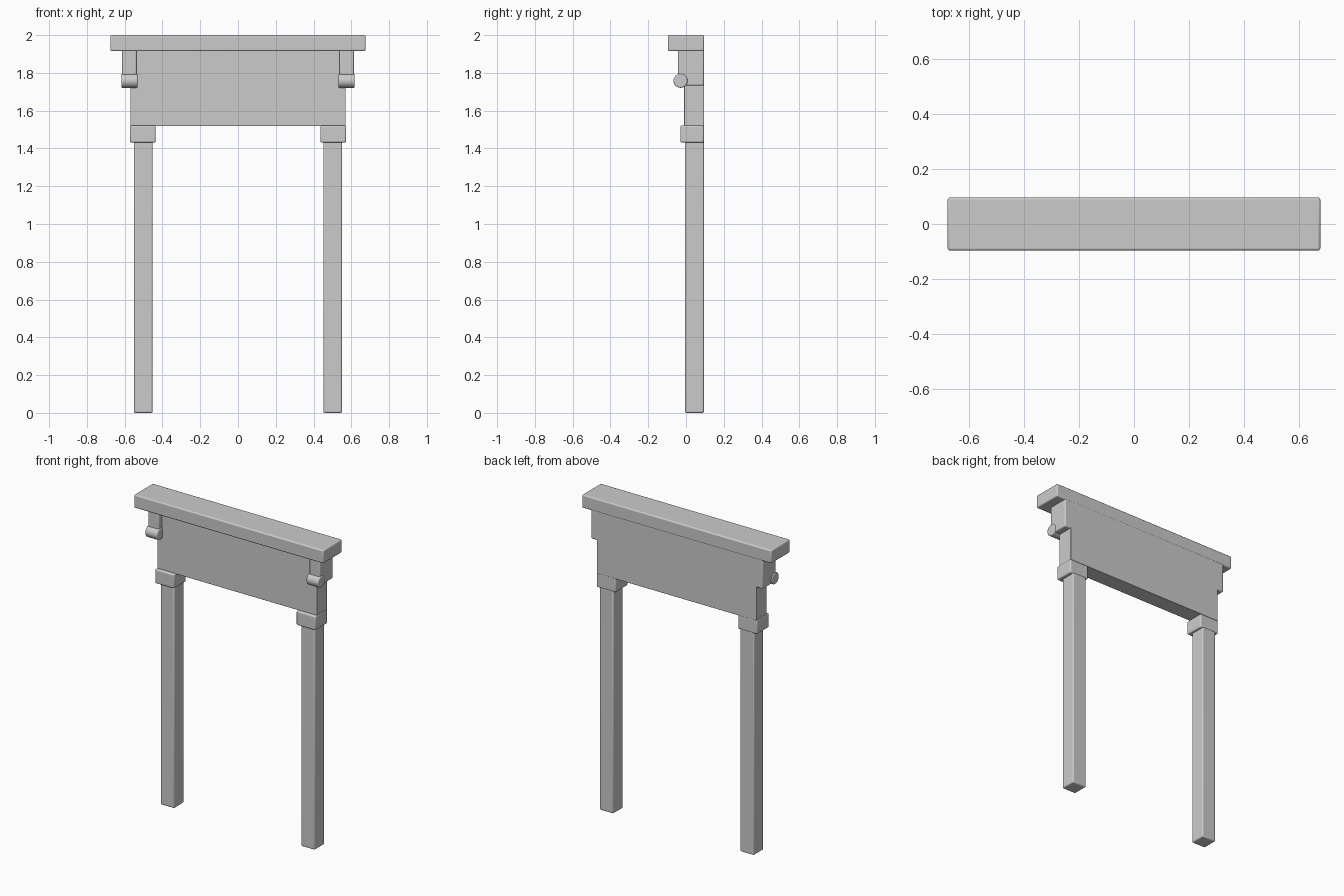
import bpy
import math

cube = bpy.data.objects.get("Cube")
if cube:
    bpy.data.objects.remove(cube, do_unlink=True)

GREY = (0.6, 0.6, 0.6, 1)
mat = bpy.data.materials.new("plain grey")
mat.use_nodes = True
mat.diffuse_color = GREY
mat.node_tree.nodes["Principled BSDF"].inputs["Base Color"].default_value = GREY

BACK = 0.095  # shared rear plane


def finish(obj, name, bevel):
    """Name, colour, round the edges and shade."""
    obj.name = name
    obj.data.materials.append(mat)
    if bevel:
        mod = obj.modifiers.new("soft edges", "BEVEL")
        mod.width = bevel
        mod.segments = 3
        mod.limit_method = "ANGLE"
    bpy.ops.object.shade_smooth_by_angle(angle=math.radians(35))
    return obj


def box(name, x, y, z, bevel=0.008):
    """Box spanning the given (low, high) ranges."""
    bpy.ops.mesh.primitive_cube_add(size=1)
    obj = bpy.context.object
    spans = (x, y, z)
    obj.location = [(a + b) / 2 for a, b in spans]
    obj.scale = [b - a for a, b in spans]
    bpy.ops.object.transform_apply(location=False, rotation=False, scale=True)
    return finish(obj, name, bevel)


def side_box(name, side, inner, outer, y, z):
    return box(name, sorted((side * inner, side * outer)), y, z)


# Top slab and the broad panel below it
box("top_slab", (-0.676, 0.676), (-0.096, 0.096), (1.915, 2.0))
box("front_panel", (-0.57, 0.57), (-0.01, BACK), (1.519, 1.92), 0.002)

for side, label in ((1, "left"), (-1, "right")):
    # Post and its capital
    side_box(label + "_post", side, 0.452, 0.551, (-0.005, BACK), (0.0, 1.44))
    side_box(label + "_capital", side, 0.436, 0.573, (-0.03, BACK), (1.431, 1.522))

    # Bracket under the slab, ending in a rounded scroll
    side_box(label + "_bracket", side, 0.537, 0.613, (-0.042, BACK), (1.733, 1.925))
    bpy.ops.mesh.primitive_cylinder_add(
        vertices=32, radius=0.037, depth=0.086,
        location=(side * 0.575, -0.029, 1.758), rotation=(0, math.pi / 2, 0))
    finish(bpy.context.object, label + "_scroll", 0.006)
